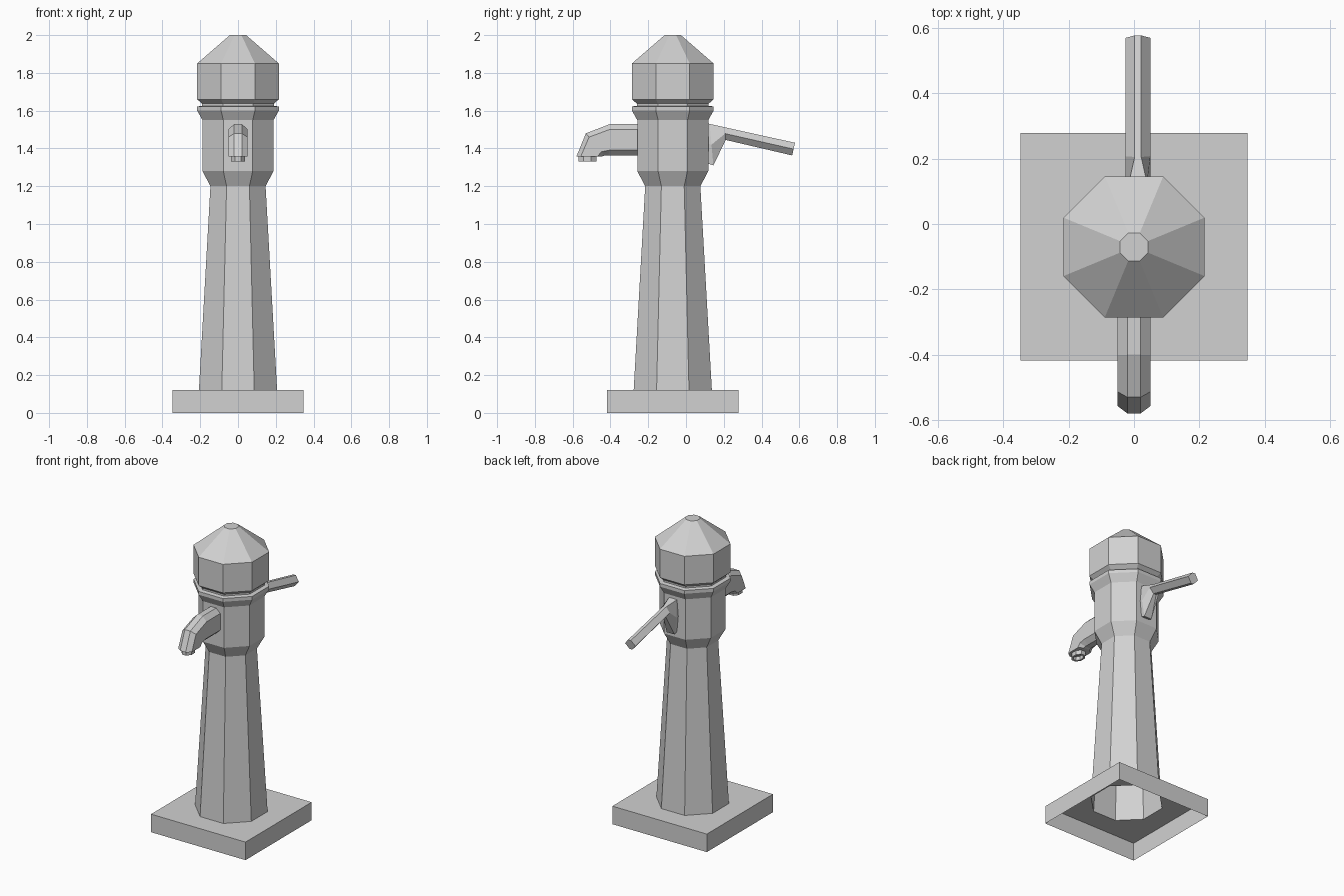
import bpy, bmesh
from math import cos, sin, pi

if "Cube" in bpy.data.objects:
    bpy.data.objects.remove(bpy.data.objects["Cube"], do_unlink=True)

CY = -0.07  # axis of the pump column

grey = bpy.data.materials.new("plain_grey")
grey.use_nodes = True
colour = (0.64, 0.64, 0.64, 1)
grey.diffuse_color = colour
grey.node_tree.nodes["Principled BSDF"].inputs["Base Color"].default_value = colour


def finish(name, bm):
    bmesh.ops.recalc_face_normals(bm, faces=bm.faces)
    mesh = bpy.data.meshes.new(name)
    bm.to_mesh(mesh)
    bm.free()
    mesh.materials.append(grey)
    obj = bpy.data.objects.new(name, mesh)
    bpy.context.collection.objects.link(obj)
    return obj


def loft(name, rings, cap_start=True, cap_end=True):
    """Skin a list of equally sized point rings."""
    bm = bmesh.new()
    loops = [[bm.verts.new(p) for p in ring] for ring in rings]
    for a, b in zip(loops, loops[1:]):
        for i in range(len(a)):
            j = (i + 1) % len(a)
            bm.faces.new((a[i], a[j], b[j], b[i]))
    if cap_start:
        bm.faces.new(loops[0])
    if cap_end:
        bm.faces.new(loops[-1])
    return finish(name, bm)


def octagon(rx, ry, cy, z):
    """Flat-sided octagon given by its half widths."""
    k = 1 / cos(pi / 8)
    angles = [pi / 8 + i * pi / 4 for i in range(8)]
    return [(rx * k * cos(a), cy + ry * k * sin(a), z) for a in angles]


def section(top, bottom, profile, cx=0.0):
    """Cross-section between two side points; profile is (x, share of height)."""
    return [(cx + x, bottom[0] + t * (top[0] - bottom[0]),
             bottom[1] + t * (top[1] - bottom[1])) for x, t in profile]


# Column with collar, neck groove, head and conical cap; open below
column = [(0.207, 0.12), (0.146, 1.2), (0.188, 1.28), (0.188, 1.55),
          (0.216, 1.6), (0.216, 1.622), (0.19, 1.626), (0.19, 1.637),
          (0.216, 1.66), (0.216, 1.85), (0.043, 2.0)]
loft("pump_column", [octagon(r, r, CY, z) for r, z in column], cap_start=False)

# Base slab: side walls and a top with an opening under the column
bm = bmesh.new()
H = 0.348
corners = [(-H, -H), (H, -H), (H, H), (-H, H)]
low = [bm.verts.new((x, CY + y, 0)) for x, y in corners]
high = [bm.verts.new((x, CY + y, 0.12)) for x, y in corners]
hole = [bm.verts.new(p) for p in octagon(0.207, 0.207, CY, 0.12)]
for i in range(4):
    j = (i + 1) % 4
    bm.faces.new((low[i], low[j], high[j], high[i]))
rim = [bm.edges.get((high[i], high[i - 1])) for i in range(4)]
rim += [bm.edges.new((hole[i], hole[i - 1])) for i in range(8)]
bmesh.ops.triangle_fill(bm, edges=rim, use_beauty=True)
flat = [e for e in bm.edges if len(e.link_faces) == 2
        and all(abs(f.normal.z) > 0.9 for f in e.link_faces)]
bmesh.ops.dissolve_limit(bm, angle_limit=0.01, verts=[], edges=flat)
finish("base_slab", bm)

# Spout bending down to the outlet
oct_profile = [(0.02, 1), (0.05, 0.83), (0.05, 0.17), (0.02, 0)]
oct_profile += [(-x, t) for x, t in reversed(oct_profile)]
spout = [((-0.2, 1.53), (-0.2, 1.362)), ((-0.4, 1.53), (-0.41, 1.362)),
         ((-0.53, 1.48), (-0.432, 1.362)), ((-0.58, 1.358), (-0.445, 1.358))]
loft("spout", [section(t, b, oct_profile) for t, b in spout])

# Hollow outlet ring beneath the spout tip
outlet = [(0.036, 0.047, 1.362), (0.036, 0.047, 1.33),
          (0.024, 0.034, 1.33), (0.024, 0.034, 1.355)]
loft("spout_outlet", [octagon(rx, ry, -0.522, z) for rx, ry, z in outlet])


# Handle: deep bracket at the column tapering into a hexagonal bar
def hexagon(flat_half):
    half = [(flat_half, 1), (0.038, 0.5), (flat_half, 0)]
    return half + [(-x, t) for x, t in reversed(half)]


handle = [((0.07, 1.54), (0.07, 1.335), 0.028), ((0.125, 1.53), (0.145, 1.31), 0.028),
          ((0.205, 1.512), (0.21, 1.445), 0.01), ((0.577, 1.43), (0.562, 1.363), 0.01)]
loft("pump_handle", [section(t, b, hexagon(w), 0.012) for t, b, w in handle])
